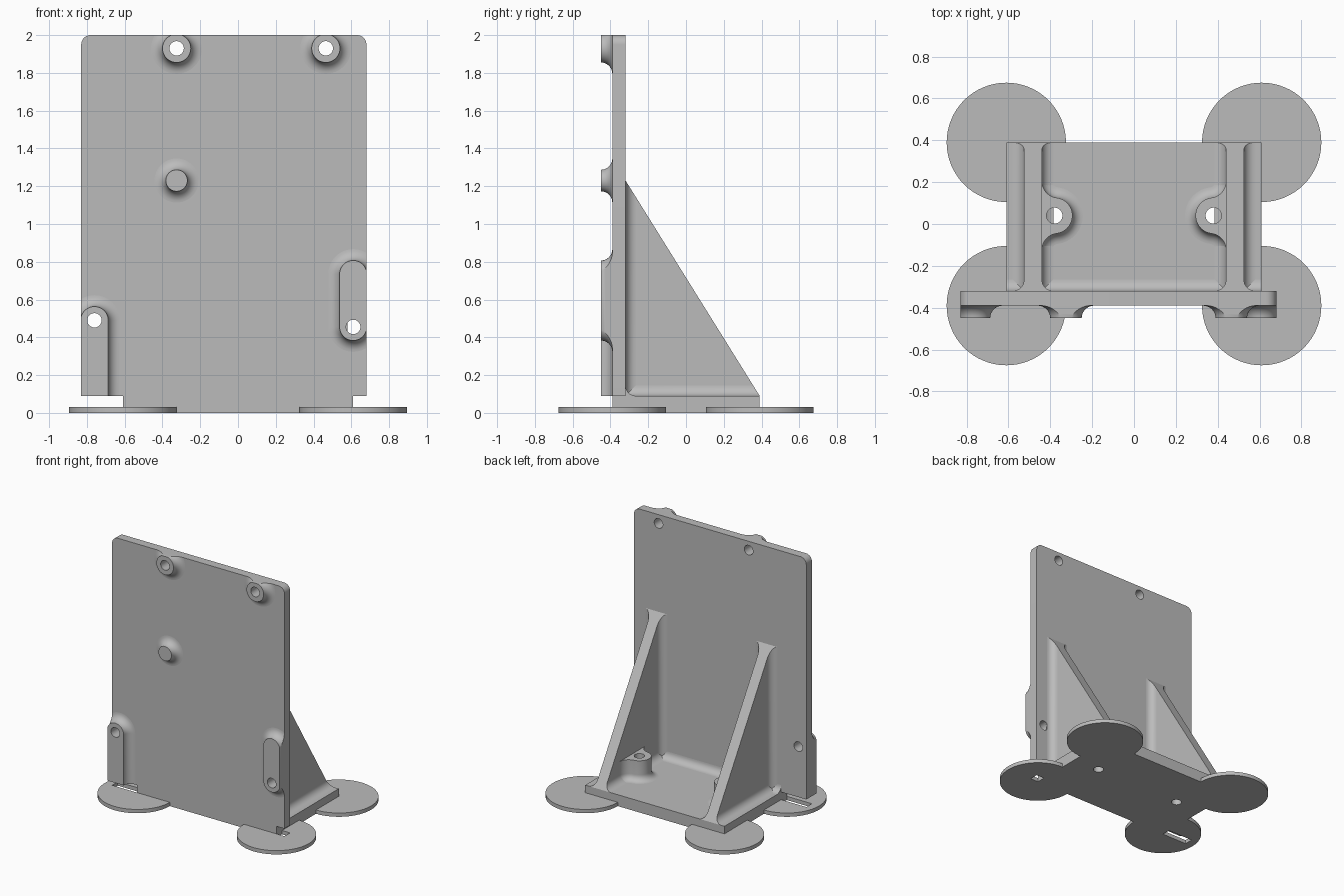
import bpy, bmesh
from math import sin, cos, pi, sqrt, atan2
from mathutils import Vector

if "Cube" in bpy.data.objects:
    bpy.data.objects.remove(bpy.data.objects["Cube"], do_unlink=True)

grey = bpy.data.materials.new("plain grey")
grey.use_nodes = True
grey.diffuse_color = (0.5, 0.5, 0.5, 1)
grey.node_tree.nodes["Principled BSDF"].inputs["Base Color"].default_value = (0.5, 0.5, 0.5, 1)

# Main dimensions
LEFT, RIGHT, TOP = 0.68, -0.83, 2.0
FRONT, BACK, HALF = -0.39, -0.32, 0.61
FLOOR, DEPTH, PEAK = 0.09, 0.39, 1.23
RIB_IN, RIB_OUT, FILLET = 0.44, 0.525, 0.055


def place(axis, u, v, w):
    return {"X": (w, u, v), "Y": (u, w, v), "Z": (u, v, w)}[axis]


def finish(bm, name):
    bmesh.ops.recalc_face_normals(bm, faces=bm.faces[:])
    mesh = bpy.data.meshes.new(name)
    bm.to_mesh(mesh)
    bm.free()
    ob = bpy.data.objects.new(name, mesh)
    bpy.context.collection.objects.link(ob)
    mesh.materials.append(grey)
    return ob


def loft(rings, axis, levels):
    """Skin matching outlines stacked along an axis, with end caps."""
    bm = bmesh.new()
    loops = [[bm.verts.new(place(axis, u, v, w)) for u, v in ring]
             for ring, w in zip(rings, levels)]
    for a, b in zip(loops, loops[1:]):
        for i in range(len(a)):
            j = (i + 1) % len(a)
            bm.faces.new((a[i], a[j], b[j], b[i]))
    bm.faces.new(loops[0])
    bm.faces.new(loops[-1])
    return bm


def prism(name, pts, axis, lo, hi):
    return finish(loft([pts, pts], axis, [lo, hi]), name)


def arc(cu, cv, r, a0, a1, n=12):
    return [(cu + r * cos(a0 + (a1 - a0) * i / n),
             cv + r * sin(a0 + (a1 - a0) * i / n)) for i in range(n + 1)]


def rect(u0, u1, v0, v1):
    return [(u0, v0), (u1, v0), (u1, v1), (u0, v1)]


def circle(u, v, r, n=48):
    return arc(u, v, r, 0, 2 * pi * (n - 1) / n, n - 1)


def cut(ob, tool, operation="DIFFERENCE"):
    mod = ob.modifiers.new("cut", "BOOLEAN")
    mod.operation, mod.object, mod.solver = operation, tool, "EXACT"
    bpy.context.view_layer.objects.active = ob
    bpy.ops.object.modifier_apply(modifier=mod.name)


def flare(radius, n=8):
    """Offset and height pairs of a concave quarter fillet, bottom to top."""
    return [(radius * (1 - cos(t)), radius * (1 - sin(t)))
            for t in (pi / 2 * (1 - i / n) for i in range(n + 1))]


# Upright plate with rounded top corners
R = 0.05
outline = ([(RIGHT, FLOOR), (LEFT, FLOOR)] + arc(LEFT - R, TOP - R, R, 0, pi / 2)
           + arc(RIGHT + R, TOP - R, R, pi / 2, pi))
plate = prism("upright_plate", outline, "Y", FRONT, BACK)
base = prism("base", rect(-HALF, HALF, FRONT, DEPTH), "Z", 0, FLOOR)
parts = [plate, base]
tools = []

# Raised bosses on the front: x, lower z, upper z, radius, hole z
clip = prism("boss_clip", outline, "Y", FRONT - 0.2, BACK - 0.01)
tools.append(clip)
bosses = [("top_right_boss", -0.325, 1.93, 1.93, 0.075, 1.93),
          ("top_left_boss", 0.465, 1.93, 1.93, 0.075, 1.93),
          ("middle_peg", -0.325, 1.23, 1.23, 0.057, None),
          ("left_slot_boss", 0.61, 0.455, 0.735, 0.072, 0.455),
          ("right_corner_boss", -0.76, -0.2, 0.49, 0.073, 0.49)]
for name, x, low, high, r, hole in bosses:
    steps = flare(0.06)
    steps = [(steps[0][0], -0.02)] + steps
    rings = [arc(x, high, r + d, 0, pi, 24) + arc(x, low, r + d, pi, 2 * pi, 24)
             for d, h in steps]
    boss = finish(loft(rings, "Y", [FRONT - h for d, h in steps]), name)
    cut(boss, clip, "INTERSECT")
    parts.append(boss)
    if hole:
        drill = prism("drill", circle(x, hole, 0.038), "Y", -0.6, -0.2)
        cut(boss, drill)
        cut(plate, drill)
        tools.append(drill)


# Triangular ribs with fillets to the plate and the base
def slope_trim(bm):
    res = bmesh.ops.bisect_plane(
        bm, geom=bm.verts[:] + bm.edges[:] + bm.faces[:], plane_co=(0, BACK, PEAK),
        plane_no=Vector((0, PEAK - FLOOR, DEPTH - BACK)), clear_outer=True)
    edges = [e for e in res["geom_cut"] if isinstance(e, bmesh.types.BMEdge)]
    bmesh.ops.edgeloop_fill(bm, edges=edges)
    return bm


def fillet_profile(u, v, side):
    pts = arc(FILLET, FILLET, FILLET, pi, 1.5 * pi, 8)
    pts = [(0, FILLET)] + pts[1:] + [(FILLET, -0.01), (-0.01, -0.01), (-0.01, FILLET)]
    return [(u + side * a, v + b) for a, b in pts]


for s, side in ((1, "left"), (-1, "right")):
    tri = [(BACK - 0.01, FLOOR - 0.01), (DEPTH, FLOOR - 0.01), (DEPTH, FLOOR),
           (BACK, PEAK), (BACK - 0.01, PEAK)]
    parts.append(prism(side + "_rib", tri, "X", s * RIB_IN, s * RIB_OUT))
    for edge, face, tag in ((RIB_IN, -s, "inner"), (RIB_OUT, s, "outer")):
        ring = fillet_profile(s * edge, BACK, face)
        bm = slope_trim(loft([ring, ring], "Z", [FLOOR, PEAK + 0.1]))
        parts.append(finish(bm, f"{side}_rib_{tag}_plate_fillet"))
        ring = fillet_profile(s * edge, FLOOR, face)
        bm = slope_trim(loft([ring, ring], "Y", [BACK, DEPTH]))
        parts.append(finish(bm, f"{side}_rib_{tag}_base_fillet"))

parts.append(prism("base_plate_fillet", fillet_profile(BACK, FLOOR, 1), "X", -HALF, HALF))

# Screw bosses standing on the base, blended into the ribs
CU, CR, BLEND, HEIGHT = 0.06, 0.086, 0.08, 0.16
SPAN = sqrt((CR + BLEND) ** 2 - (BLEND - CU) ** 2)


def bulb(d, s):
    lean = atan2(SPAN, CU - BLEND)
    half = arc(BLEND, -SPAN, BLEND - d, pi, lean, 10)
    nose = arc(CU, 0, CR + d, lean - pi, pi - lean, 28)
    pts = ([(-0.02, -SPAN)] + half + nose[1:-1]
           + [(u, -v) for u, v in reversed(half)] + [(-0.02, SPAN)])
    return [(s * (RIB_IN - u), 0.04 + v) for u, v in pts]


for s, side in ((1, "left"), (-1, "right")):
    steps = [(0.05, -0.01)] + flare(0.05) + [(0, HEIGHT)]
    boss = finish(loft([bulb(d, s) for d, h in steps], "Z",
                       [FLOOR + h for d, h in steps]), side + "_screw_boss")
    drill = prism("drill", circle(s * (RIB_IN - CU), 0.04, 0.038), "Z", -0.1, 0.5)
    cut(boss, drill)
    cut(base, drill)
    tools.append(drill)
    parts.append(boss)

# Thin round feet at the corners; the front ones have a slot below the plate
for sx, side in ((1, "left"), (-1, "right")):
    for sy, end in ((1, "back"), (-1, "front")):
        foot = prism(f"{end}_{side}_foot", circle(sx * HALF, sy * DEPTH, 0.285, 64),
                     "Z", 0, 0.03)
        if sy < 0:
            rim = LEFT if sx > 0 else RIGHT
            slot = prism("slot_cutter", rect(sx * HALF, rim, FRONT, BACK), "Z", -0.1, 0.2)
            cut(foot, slot)
            tools.append(slot)
        parts.append(foot)

# Remove cutters and smooth the curved faces
for tool in tools:
    bpy.data.objects.remove(tool, do_unlink=True)
bpy.ops.object.select_all(action="DESELECT")
for ob in parts:
    ob.select_set(True)
bpy.context.view_layer.objects.active = plate
bpy.ops.object.shade_smooth_by_angle(angle=pi / 6)
